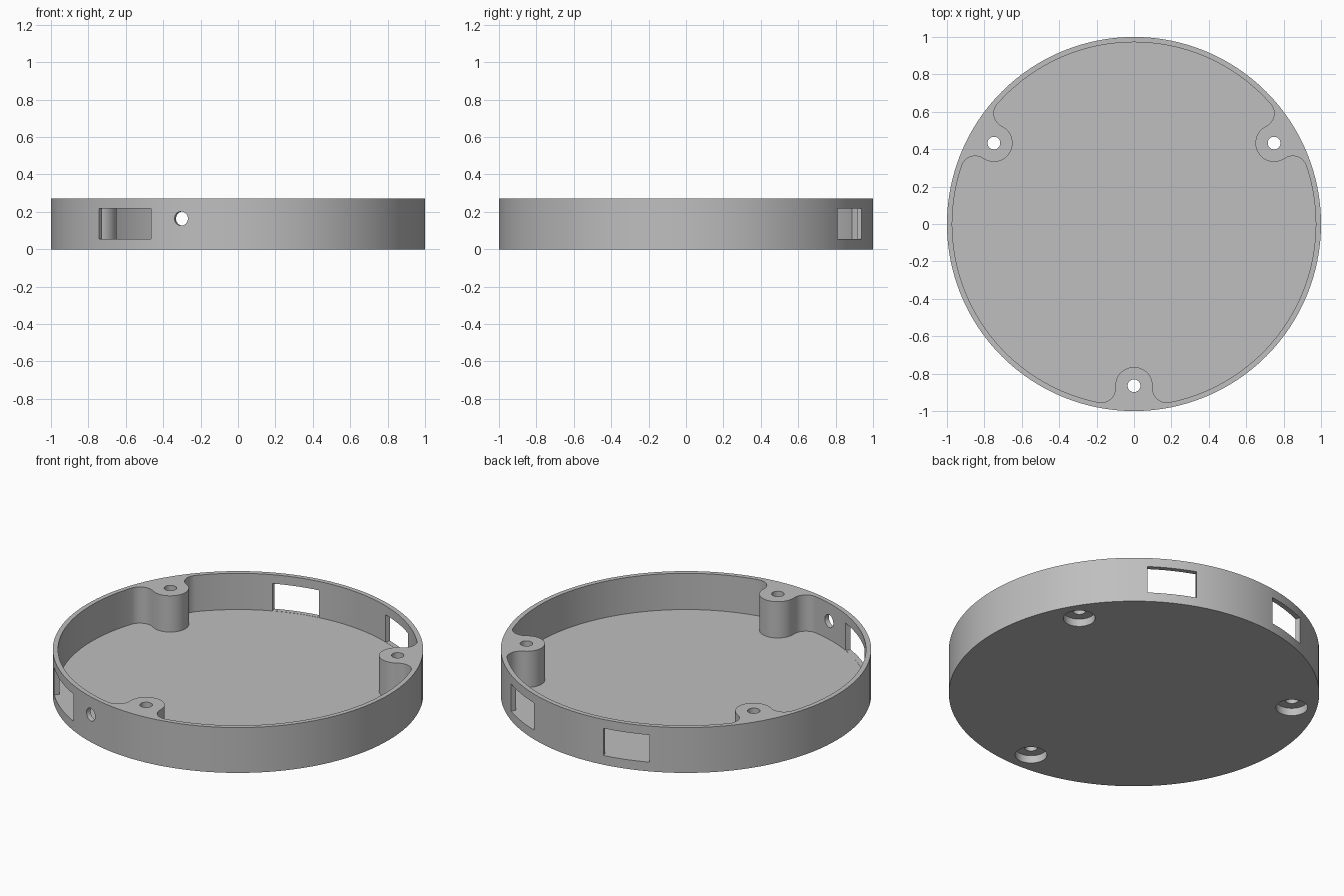
import bpy, bmesh
from math import sin, cos, pi, radians, degrees, sqrt, atan2
from mathutils import Matrix, Vector

cube = bpy.data.objects.get("Cube")
if cube:
    bpy.data.objects.remove(cube, do_unlink=True)

HEIGHT, FLOOR = 0.27, 0.054
OUTER, INNER = 1.0, 0.972
BOSS_DIST, BOSS_R, FILLET = 0.865, 0.1, 0.075
BOSS_ANGLES = (270, 30, 150)

grey = bpy.data.materials.new("plain grey")
grey.use_nodes = True
grey.diffuse_color = (0.52, 0.52, 0.52, 1)
grey.node_tree.nodes["Principled BSDF"].inputs["Base Color"].default_value = grey.diffuse_color


def arc(cx, cy, r, start, end, steps):
    """Points on an arc, angles in degrees, both ends included."""
    angles = [radians(start + (end - start) * i / steps) for i in range(steps + 1)]
    return [Vector((cx + r * cos(a), cy + r * sin(a), 0)) for a in angles]


def prism(name, points, bottom, top):
    """Upright solid with the given outline."""
    bm = bmesh.new()
    face = bm.faces.new([bm.verts.new((p.x, p.y, bottom)) for p in points])
    out = bmesh.ops.extrude_face_region(bm, geom=[face])
    moved = [v for v in out["geom"] if isinstance(v, bmesh.types.BMVert)]
    bmesh.ops.translate(bm, verts=moved, vec=(0, 0, top - bottom))
    bmesh.ops.recalc_face_normals(bm, faces=bm.faces)
    mesh = bpy.data.meshes.new(name)
    bm.to_mesh(mesh)
    bm.free()
    obj = bpy.data.objects.new(name, mesh)
    bpy.context.collection.objects.link(obj)
    mesh.materials.append(grey)
    return obj


def circle(cx, cy, r, steps):
    return arc(cx, cy, r, 0, 360, steps)[:-1]


# Solid disc that becomes the tray
tray = prism("round_tray", circle(0, 0, OUTER, 128), 0, HEIGHT)

# Cavity outline: thin wall with three filleted screw bosses
fx = BOSS_R + FILLET
fy = sqrt((INNER - FILLET) ** 2 - fx ** 2)
spread = degrees(atan2(fx, fy))
outline = []
for k in range(3):
    part = arc(-fx, -fy, FILLET, 270 - spread, 360, 12)
    part += arc(0, -BOSS_DIST, BOSS_R, 180, 0, 24)
    part += arc(fx, -fy, FILLET, 180, 270 + spread, 12)
    part += arc(0, 0, INNER, 270 + spread, 390 - spread, 36)[1:-1]
    turn = Matrix.Rotation(k * 2 * pi / 3, 3, "Z")
    outline += [turn @ p for p in part]
cutters = [prism("cavity_cutter", outline, FLOOR, HEIGHT + 0.1)]

# Screw holes with wide recesses underneath
for angle in BOSS_ANGLES:
    x, y = BOSS_DIST * cos(radians(angle)), BOSS_DIST * sin(radians(angle))
    cutters.append(prism("screw_hole_cutter", circle(x, y, 0.034, 32), -0.1, HEIGHT + 0.1))
    cutters.append(prism("screw_recess_cutter", circle(x, y, 0.086, 40), -0.1, 0.045))

# Rectangular side openings: centre angle, half width
for angle, half in ((62, 0.135), (106.1, 0.132), (232.1, 0.176)):
    box = [Vector(p) for p in ((0.9, -half, 0), (1.1, -half, 0), (1.1, half, 0), (0.9, half, 0))]
    cutter = prism("window_cutter", box, FLOOR + 0.001, 0.217)
    cutter.data.transform(Matrix.Rotation(radians(angle), 4, "Z"))
    cutters.append(cutter)

# Small round cable hole through the wall
cable = prism("cable_hole_cutter", circle(0, 0, 0.038, 32), 0.9, 1.1)
cable.data.transform(Matrix.Rotation(radians(252.3), 4, "Z") @ Matrix.Rotation(pi / 2, 4, "Y"))
cable.data.transform(Matrix.Translation((0, 0, 0.164)))
cutters.append(cable)

# Cut everything, then remove the cutters
bpy.ops.object.select_all(action="DESELECT")
tray.select_set(True)
bpy.context.view_layer.objects.active = tray
for cutter in cutters:
    cutter.hide_render = True
    mod = tray.modifiers.new("cut", "BOOLEAN")
    mod.operation = "DIFFERENCE"
    mod.solver = "EXACT"
    mod.object = cutter
    bpy.ops.object.modifier_apply(modifier=mod.name)
    bpy.data.objects.remove(cutter, do_unlink=True)

bpy.ops.object.shade_smooth_by_angle(angle=radians(30))
